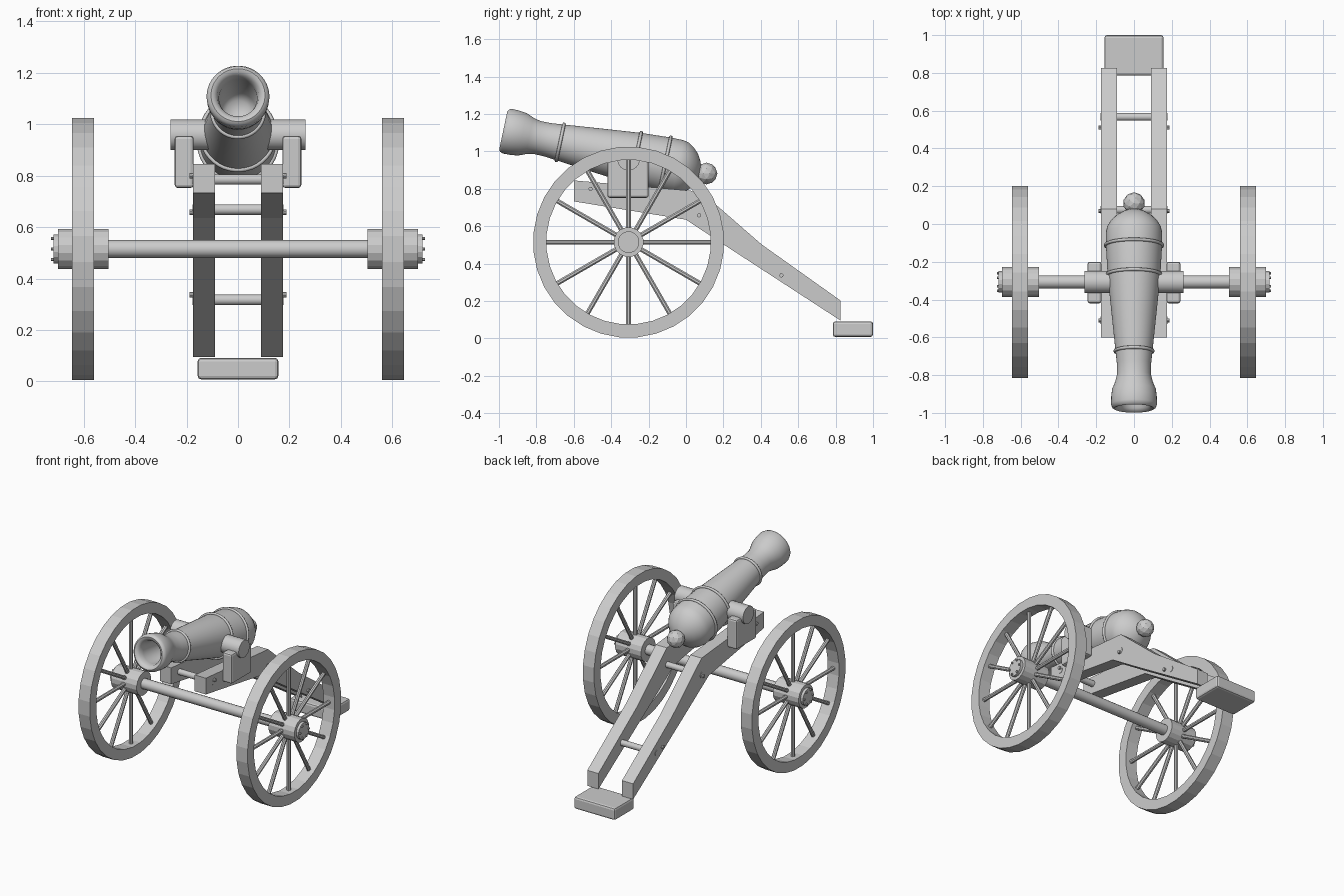
import bpy, bmesh, math
from mathutils import Vector, Matrix

if "Cube" in bpy.data.objects:
    bpy.data.objects.remove(bpy.data.objects["Cube"])

grey = bpy.data.materials.new("plain grey")
grey.diffuse_color = (0.6, 0.6, 0.6, 1)
grey.use_nodes = True
grey.node_tree.nodes["Principled BSDF"].inputs["Base Color"].default_value = grey.diffuse_color


def finish(bm, name, smooth=None):
    bmesh.ops.recalc_face_normals(bm, faces=bm.faces)
    me = bpy.data.meshes.new(name)
    bm.to_mesh(me)
    bm.free()
    me.materials.append(grey)
    ob = bpy.data.objects.new(name, me)
    bpy.context.collection.objects.link(ob)
    if smooth:
        bpy.ops.object.select_all(action='DESELECT')
        ob.select_set(True)
        bpy.context.view_layer.objects.active = ob
        bpy.ops.object.shade_smooth_by_angle(angle=math.radians(smooth))
    return ob


def lathe(name, profile, origin, axis, segs, closed=False, smooth=None):
    """Spin (distance, radius) pairs about an axis; closed joins last to first."""
    bm = bmesh.new()
    rot = Vector(axis).to_track_quat('Z', 'Y').to_matrix()
    rings = []
    for s, r in profile:
        pts = [(0, 0, s)] if r == 0 else [
            (r * math.cos(a), r * math.sin(a), s)
            for a in (2 * math.pi * (i + 0.5) / segs for i in range(segs))]
        rings.append([bm.verts.new(rot @ Vector(p) + Vector(origin)) for p in pts])
    pairs = list(zip(rings, rings[1:]))
    if closed:
        pairs.append((rings[-1], rings[0]))
    for a, b in pairs:
        for i in range(segs):
            j = (i + 1) % segs
            if len(a) == 1:
                bm.faces.new((a[0], b[j], b[i]))
            elif len(b) == 1:
                bm.faces.new((a[i], a[j], b[0]))
            else:
                bm.faces.new((a[i], a[j], b[j], b[i]))
    return finish(bm, name, smooth)


def rod(name, start, end, r, segs=12, smooth=None):
    d = Vector(end) - Vector(start)
    n = d.length
    return lathe(name, [(0, 0), (0, r), (n, r), (n, 0)], start, d, segs, smooth=smooth)


def box(name, lo, hi, bevel):
    bm = bmesh.new()
    size = Vector(hi) - Vector(lo)
    mid = (Vector(hi) + Vector(lo)) / 2
    bmesh.ops.create_cube(bm, size=1, matrix=Matrix.Translation(mid) @ Matrix.Diagonal((*size, 1)))
    bmesh.ops.bevel(bm, geom=bm.edges[:], offset=bevel, segments=2, profile=0.5, affect='EDGES')
    return finish(bm, name)


# Barrel: one lathe with hollow bore, tilted up towards the front
muzzle = Vector((0, -0.973, 1.112))
aim = Vector((0, 1.083, -0.23)).normalized()
barrel = [(0.32, 0), (0.31, 0.045), (0.28, 0.07), (0.05, 0.074), (0.015, 0.08),
          (0.0, 0.093), (-0.004, 0.105), (0.003, 0.116), (0.02, 0.122), (0.06, 0.121),
          (0.1, 0.116), (0.14, 0.1), (0.18, 0.09), (0.24, 0.091), (0.307, 0.098),
          (0.5, 0.118), (0.72, 0.14), (0.88, 0.149), (0.95, 0.149), (0.98, 0.142),
          (1.01, 0.124), (1.04, 0.094), (1.06, 0.06), (1.07, 0.035), (1.1, 0.03), (1.1, 0)]
lathe("barrel", barrel, muzzle, aim, 40, smooth=40)

# Raised bands round the barrel
for k, (s, r) in enumerate(((0.307, 0.1), (0.72, 0.143), (0.88, 0.151))):
    band = [(s + 0.009 * math.cos(a), r + 0.009 * math.sin(a))
            for a in (math.pi * i / 4 for i in range(8))]
    lathe(f"barrel_band_{k}", band, muzzle, aim, 40, closed=True, smooth=60)

# Faceted knob at the breech
bm = bmesh.new()
bmesh.ops.create_icosphere(bm, subdivisions=2, radius=0.058,
                           matrix=Matrix.Translation(muzzle + aim * 1.107))
finish(bm, "breech_knob")

# Axle through both hubs
WY, WZ = -0.307, 0.515
rod("axle", (-0.6, WY, WZ), (0.6, WY, WZ), 0.035, 16, 40)

beam = [(-0.6, 0.845), (0.08, 0.785), (0.404, 0.503), (0.826, 0.203),
        (0.826, 0.096), (0.2, 0.503), (0.0, 0.635), (-0.6, 0.733)]
bolts = [(-0.51, 0.8), (0.07, 0.658), (0.51, 0.337)]

for side, tag in ((-1, "left"), (1, "right")):
    out = (side, 0, 0)
    hub = (0, WY, WZ)
    # Wheel: rim, hub, cap, spokes and cap bolts
    lathe(f"{tag}_wheel_rim", [(0.56, 0.44), (0.56, 0.511), (0.645, 0.511), (0.645, 0.44)],
          hub, out, 32, closed=True)
    lathe(f"{tag}_wheel_hub", [(0.503, 0), (0.503, 0.08), (0.7, 0.08), (0.7, 0.058),
                               (0.718, 0.058), (0.718, 0)], hub, out, 16)
    for i in range(12):
        a = math.pi * i / 6
        c, s = math.cos(a), math.sin(a)
        rod(f"{tag}_spoke_{i}", (side * 0.602, WY + 0.06 * c, WZ + 0.06 * s),
            (side * 0.602, WY + 0.45 * c, WZ + 0.45 * s), 0.0135, 8)
    for i in range(6):
        a = math.pi * i / 3
        y, z = WY + 0.047 * math.cos(a), WZ + 0.047 * math.sin(a)
        rod(f"{tag}_hub_bolt_{i}", (side * 0.71, y, z), (side * 0.726, y, z), 0.007, 8)

    # Bent trail beam
    bm = bmesh.new()
    face = bm.faces.new([bm.verts.new((side * 0.09, y, z)) for y, z in beam])
    ext = bmesh.ops.extrude_face_region(bm, geom=[face])
    bmesh.ops.translate(bm, vec=(side * 0.085, 0, 0),
                        verts=[g for g in ext["geom"] if isinstance(g, bmesh.types.BMVert)])
    finish(bm, f"{tag}_trail_beam")
    for i, (y, z) in enumerate(bolts):
        rod(f"{tag}_beam_bolt_{i}", (side * 0.16, y, z), (side * 0.188, y, z), 0.011, 10)

    # Bracket and the barrel pivot resting in it
    xs = sorted((side * 0.172, side * 0.246))
    box(f"{tag}_bracket", (xs[0], -0.42, 0.752), (xs[1], -0.2, 0.955), 0.012)
    rod(f"{tag}_barrel_pivot", (side * 0.08, WY, 0.958), (side * 0.262, WY, 0.958), 0.06, 20, 40)

# Cross rods joining the beams
for i, (y, z) in enumerate(((-0.51, 0.785), (0.075, 0.668), (0.567, 0.317))):
    rod(f"cross_rod_{i}", (-0.177, y, z), (0.177, y, z), 0.021, 12, 40)

# Foot block under the trail end
box("trail_foot", (-0.157, 0.785, 0.008), (0.157, 1.0, 0.092), 0.014)
